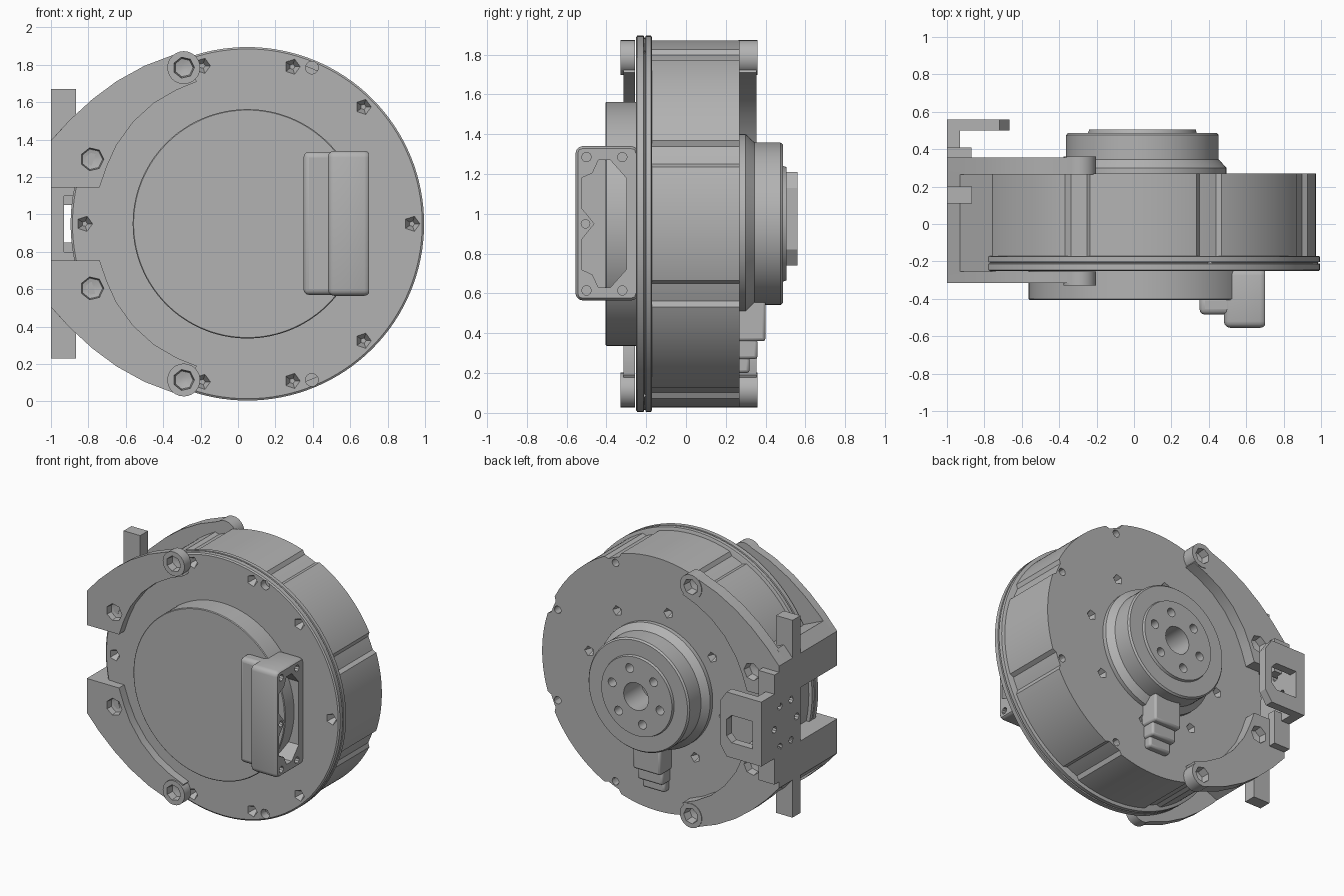
import bpy, bmesh, math
from math import cos, sin, radians, pi

cube = bpy.data.objects.get("Cube")
if cube:
    bpy.data.objects.remove(cube, do_unlink=True)

CX, CZ = 0.05, 0.95
metal = bpy.data.materials.new("machined grey")
metal.use_nodes = True
metal.diffuse_color = (0.45, 0.45, 0.45, 1)
metal.node_tree.nodes["Principled BSDF"].inputs["Base Color"].default_value = (0.45, 0.45, 0.45, 1)


def make(name, bm):
    bmesh.ops.recalc_face_normals(bm, faces=bm.faces)
    me = bpy.data.meshes.new(name)
    bm.to_mesh(me)
    bm.free()
    ob = bpy.data.objects.new(name, me)
    bpy.context.collection.objects.link(ob)
    me.materials.append(metal)
    return ob


def loft(bm, rings):
    """Capped skin through rings of points."""
    loops = [[bm.verts.new(p) for p in ring] for ring in rings]
    n = len(loops[0])
    for a, b in zip(loops, loops[1:]):
        for i in range(n):
            j = (i + 1) % n
            bm.faces.new((a[i], a[j], b[j], b[i]))
    bm.faces.new(loops[0])
    bm.faces.new(loops[-1][::-1])


def turned(bm, x, z, steps, sides=96):
    """Solid of revolution about y from (radius, y) steps."""
    loft(bm, [[(x + r * cos(2 * pi * i / sides), y, z + r * sin(2 * pi * i / sides))
               for i in range(sides)] for r, y in steps])


def prism(bm, pts, y0, y1):
    """Outline in x, z extruded along y."""
    loft(bm, [[(x, y, z) for x, z in pts] for y in (y0, y1)])


def box(bm, x0, x1, y0, y1, z0, z1):
    prism(bm, [(x0, z0), (x1, z0), (x1, z1), (x0, z1)], y0, y1)


def build(name, fn, *args):
    bm = bmesh.new()
    fn(bm, *args)
    return make(name, bm)


def cut(ob, cutters, op='DIFFERENCE'):
    """Apply each cutter builder (function, args) as a boolean."""
    for fn, args in cutters:
        c = build("cutter", fn, *args)
        c.hide_render = True
        mod = ob.modifiers.new("cut", 'BOOLEAN')
        mod.operation, mod.solver, mod.object = op, 'EXACT', c
        bpy.context.view_layer.objects.active = ob
        bpy.ops.object.modifier_apply(modifier=mod.name)
        bpy.data.objects.remove(c, do_unlink=True)


def polar(r, deg):
    return CX + r * cos(radians(deg)), CZ + r * sin(radians(deg))


def bevel(ob, width, segments=2):
    mod = ob.modifiers.new("bevel", 'BEVEL')
    mod.width, mod.segments, mod.limit_method = width, segments, 'ANGLE'


def many(bm, items):
    for fn, args in items:
        fn(bm, *args)


# housing with shallow grooves between eight panels
def groove_radius(deg):
    d = abs((deg - 22.5 + 22.5) % 45 - 22.5)
    return 0.9 if d < 4 else 0.922


outline = [polar(groove_radius(a), a) for a in [i * 1.5 for i in range(240)]]
housing = build("housing", prism, outline, -0.2, 0.27)
back_holes = [(turned, (*polar(0.862, 22.5 + 45 * k), [(0.027, 0.2), (0.027, 0.3)], 12)) for k in range(8)]
back_holes += [(turned, (*polar(0.55, 10 + 45 * k), [(0.018, 0.22), (0.045, 0.29)], 5)) for k in range(8)]
cut(housing, [(many, (back_holes,))])

# front cover flange with sunk screws
flange = build("front_flange", turned, CX, CZ, [
    (0.935, -0.252), (0.945, -0.245), (0.945, -0.213), (0.935, -0.21),
    (0.935, -0.205), (0.945, -0.202), (0.945, -0.175), (0.935, -0.17)], 128)
screws = [(-0.82, 0.95), (0.93, 0.95)] + [
    (x, CZ + s * z) for s in (1, -1) for x, z in ((-0.19, 0.845), (0.29, 0.84), (0.67, 0.625))]
front_holes = [(turned, (x, z, [(0.052, -0.27), (0.015, -0.2)], 5)) for x, z in screws]
front_holes += [(turned, (0.395, CZ + s * 0.835, [(0.034, -0.27), (0.034, -0.19)], 16)) for s in (1, -1)]
cut(flange, [(many, (front_holes,))])

# raised round front cover
build("front_cover", turned, CX, CZ, [(0.613, -0.24), (0.613, -0.4), (0.608, -0.405)], 128)

# connector block with a pocket and screw holes on its left face
connector = build("connector_block", box, 0.48, 0.71, -0.555, -0.24, 0.565, 1.34)
mod_target = connector
bevel(connector, 0.035, 3)
bpy.context.view_layer.objects.active = connector
bpy.ops.object.modifier_apply(modifier="bevel")
cut(connector, [(box, (0.7, 0.8, -0.6, -0.2, 0.5, 1.4))])


def side_prism(bm, pts, x0, x1):
    loft(bm, [[(x, y, z) for y, z in pts] for x in (x0, x1)])


def side_hole(bm, y, z, r):
    side_prism(bm, [(y + r * cos(i * pi / 5), z + r * sin(i * pi / 5)) for i in range(10)], 0.6, 0.75)


half = [(-0.525, 0.08), (-0.525, 0.23), (-0.47, 0.255), (-0.44, 0.32), (-0.38, 0.32), (-0.3, 0.23)]
pocket = [(-0.46, 0)] + half + [(y, -z) for y, z in half[::-1]]
cut(connector, [(side_prism, ([(y, CZ + z) for y, z in pocket], 0.54, 0.75))])
corner = [(side_hole, (y, CZ + s * 0.335, 0.024)) for y in (-0.5, -0.32) for s in (1, -1)]
cut(connector, [(many, (corner + [(side_hole, (-0.505, CZ, 0.022))],))])
shelf = build("connector_shelf", box, 0.35, 0.53, -0.485, -0.38, 0.57, 1.335)
bevel(shelf, 0.03, 3)

# rear output hub with bore and bolt circle
hub = build("rear_hub", turned, CX - 0.005, CZ, [
    (0.45, 0.25), (0.45, 0.3), (0.408, 0.345), (0.408, 0.475), (0.398, 0.487),
    (0.29, 0.487), (0.285, 0.505)])
bolts = [(turned, (*polar(0.2, 60 * k + 15), [(0.032, 0.43), (0.032, 0.55)], 16)) for k in range(6)]
cut(hub, [(many, (bolts + [(turned, (CX, CZ, [(0.1, 0.3), (0.1, 0.55)], 32))],))])

# stepped cable outlet below the hub
outlet = build("cable_outlet", many, [
    (box, (-0.07, 0.15, 0.25, 0.40, 0.36, 0.57)),
    (box, (-0.06, 0.14, 0.25, 0.36, 0.27, 0.37)),
    (box, (-0.05, 0.13, 0.25, 0.32, 0.2, 0.28))])
bevel(outlet, 0.015)

# crescent clamp arms, front and rear, mirrored top to bottom
outer = [(-1, 0.445), (-0.9, 0.555), (-0.78, 0.665), (-0.65, 0.762), (-0.5, 0.845), (-0.32, 0.913)]
inner = [(-0.22, 0.76), (-0.33, 0.715), (-0.45, 0.645), (-0.56, 0.545), (-0.65, 0.42),
         (-0.7, 0.31), (-0.74, 0.195), (-1, 0.195)]
web = [(-1, 0.195), (-1, 0.445), (-0.93, 0.523), (-0.74, 0.44), (-0.82, 0.195)]


def arm(name, s, y0, y1, face, deep):
    ob = build(name, prism, [(x, CZ + s * z) for x, z in outer + inner], y0, y1)
    cut(ob, [(turned, (-0.29, CZ + s * 0.835, [(0.088, min(y0, face)), (0.088, max(y1, face))], 24))], 'UNION')
    holes = []
    for x, z, r in ((-0.29, 0.835, 0.062), (-0.78, 0.345, 0.07)):
        holes.append((turned, (x, CZ + s * z, [(r, face * 1.1), (r * 0.8, deep), (r * 0.3, deep * 0.97)], 7)))
    cut(ob, [(many, (holes,))])
    return ob


for s, side in ((1, "upper"), (-1, "lower")):
    arm(side + "_front_arm", s, -0.315, -0.255, -0.328, -0.275)
    arm(side + "_rear_arm", s, 0.265, 0.355, 0.36, 0.3)
    build(side + "_arm_web", prism, [(x, CZ + s * z) for x, z in web], -0.27, 0.28)
    lo, hi = sorted((CZ + s * 0.15, CZ + s * 0.4))
    build(side + "_rear_block", box, -1, -0.87, 0.34, 0.408, lo, hi)

# upright bar and side plate joining the arms
build("upright_bar_upper", box, -1, -0.867, 0.11, 0.2, 1.1, 1.67)
build("upright_bar_lower", box, -1, -0.867, 0.11, 0.2, 0.23, 0.8)
plate = build("side_plate", box, -1, -0.93, 0.11, 0.56, 0.74, 1.21)


def plate_hole(bm, y, z):
    side_prism(bm, [(y + 0.025 * cos(i * pi / 5), z + 0.025 * sin(i * pi / 5)) for i in range(10)], -1.05, -0.9)


cut(plate, [(many, ([(plate_hole, (0.28 + 0.13 * cos(k * pi / 3), CZ + 0.17 * sin(k * pi / 3)))
                     for k in range(6)],))])

# rear fork plate with rounded slot
fork_pts = [(-1, 0.74), (-0.72, 0.74), (-0.665, 0.82), (-0.665, 1.13), (-0.72, 1.21), (-1, 1.21)]
fork = build("rear_fork_plate", prism, fork_pts, 0.5, 0.56)
slot = [(-0.93, 0.85), (-0.76, 0.85), (-0.72, 0.89), (-0.72, 1.01), (-0.76, 1.05), (-0.93, 1.05)]
cut(fork, [(prism, (slot, 0.4, 0.6))])

# smooth the round surfaces, keep edges crisp
bpy.ops.object.select_all(action='DESELECT')
for ob in bpy.context.scene.objects:
    if ob.type == 'MESH':
        ob.select_set(True)
        bpy.context.view_layer.objects.active = ob
bpy.ops.object.shade_smooth_by_angle(angle=radians(30))
